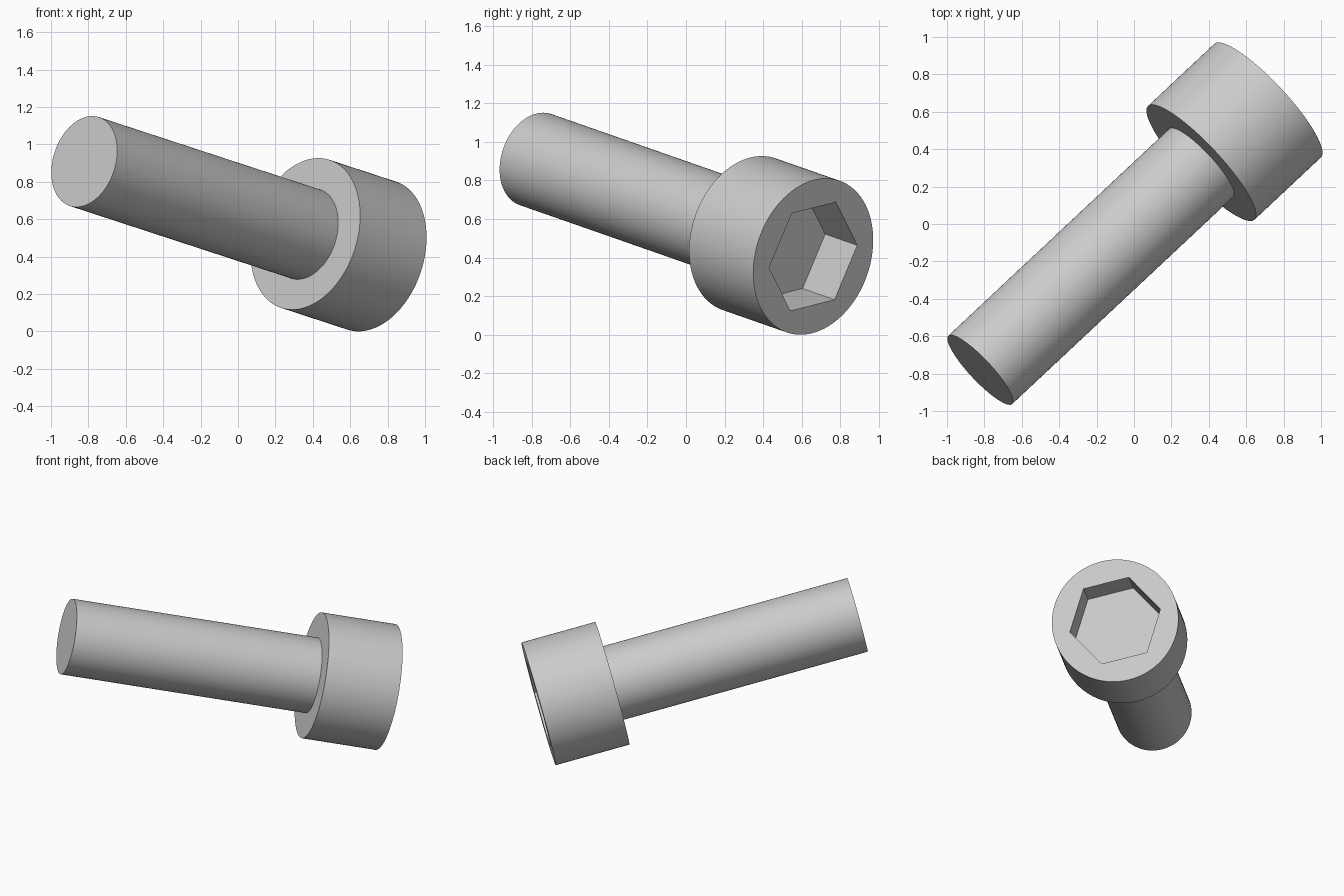
import bpy
import bmesh
import math
from mathutils import Matrix, Vector

default = bpy.data.objects.get("Cube")
if default:
    bpy.data.objects.remove(default, do_unlink=True)

# Single grey metal material
metal = bpy.data.materials.new("light grey metal")
metal.use_nodes = True
grey = (0.6, 0.6, 0.6, 1.0)
metal.diffuse_color = grey
metal.node_tree.nodes["Principled BSDF"].inputs["Base Color"].default_value = grey

# Main sizes
SHANK_LENGTH, SHANK_RADIUS = 1.665, 0.25
HEAD_HEIGHT, HEAD_RADIUS = 0.5, 0.4165
SOCKET_RADIUS, SOCKET_DEPTH = 0.306, 0.25
TOTAL = SHANK_LENGTH + HEAD_HEIGHT

# Tilted frame: origin at the shank tip, z along the screw, x to a socket corner
tip = Vector((-0.822, -0.78, 0.908))
head_centre = Vector((0.715, 0.66, 0.405))
axis = (head_centre - tip).normalized()
corner = Vector((-0.194, 0.2275, 0.058))
side = (corner - axis * corner.dot(axis)).normalized()
frame = Matrix((side, axis.cross(side), axis)).transposed().to_4x4()
frame.translation = tip


def prism(name, sides, radius, start, end, smooth):
    """Closed prism along the screw axis, with rounded or flat sides."""
    bm = bmesh.new()
    ring = [bm.verts.new((radius * math.cos(math.tau * i / sides),
                          radius * math.sin(math.tau * i / sides), start))
            for i in range(sides)]
    base = bm.faces.new(ring)
    top = bmesh.ops.extrude_face_region(bm, geom=[base], use_keep_orig=True)
    moved = [v for v in top["geom"] if isinstance(v, bmesh.types.BMVert)]
    bmesh.ops.translate(bm, verts=moved, vec=(0, 0, end - start))
    bmesh.ops.recalc_face_normals(bm, faces=bm.faces)
    for face in bm.faces:
        face.smooth = smooth and len(face.verts) == 4
    bm.transform(frame)
    mesh = bpy.data.meshes.new(name)
    bm.to_mesh(mesh)
    bm.free()
    mesh.materials.append(metal)
    obj = bpy.data.objects.new(name, mesh)
    bpy.context.collection.objects.link(obj)
    return obj


# Shank, seated a little inside the head
shank = prism("shank", 96, SHANK_RADIUS, 0, SHANK_LENGTH + 0.1, True)

# Cylindrical head with a hexagonal socket cut into its outer face
head = prism("head", 128, HEAD_RADIUS, SHANK_LENGTH, TOTAL, True)
cutter = prism("socket_cutter", 6, SOCKET_RADIUS, TOTAL - SOCKET_DEPTH, TOTAL + 0.1, False)
cutter.hide_render = True
cut = head.modifiers.new("socket", "BOOLEAN")
cut.operation = "DIFFERENCE"
cut.solver = "EXACT"
cut.object = cutter
bpy.context.view_layer.objects.active = head
bpy.ops.object.modifier_apply(modifier=cut.name)
bpy.data.objects.remove(cutter, do_unlink=True)
